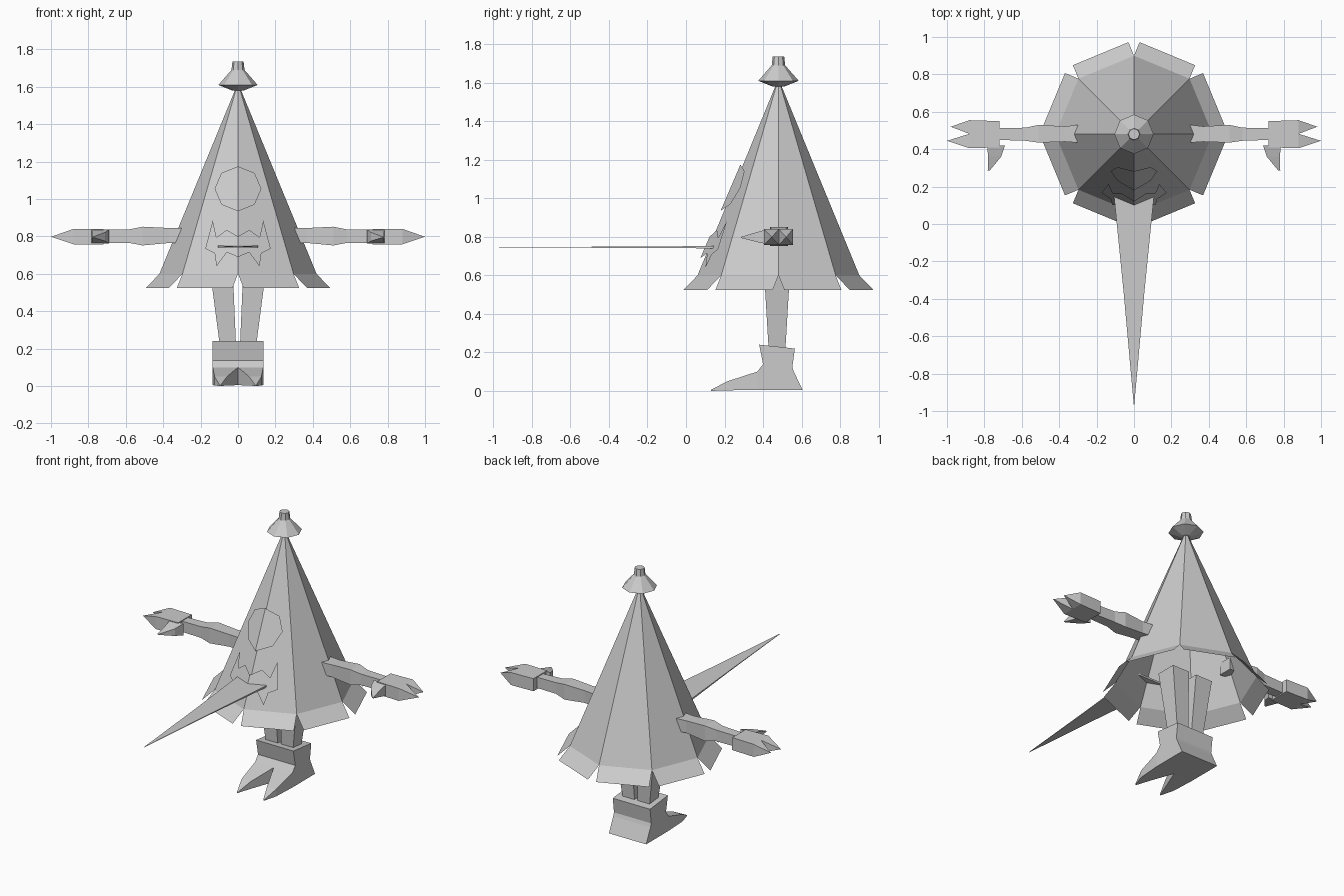
import bpy, bmesh, math

if "Cube" in bpy.data.objects:
    bpy.data.objects.remove(bpy.data.objects["Cube"])

CY = 0.48  # body axis depth
grey = bpy.data.materials.new("light grey")
grey.diffuse_color = (0.6, 0.6, 0.6, 1)
grey.use_nodes = True
grey.node_tree.nodes["Principled BSDF"].inputs["Base Color"].default_value = grey.diffuse_color


def build(name, verts, faces, mirror=False):
    """Mesh object; optionally mirrored across x = 0 with the seam merged."""
    bm = bmesh.new()
    for s in ((1, -1) if mirror else (1,)):
        vs = [bm.verts.new((x * s, y, z)) for x, y, z in verts]
        for f in faces:
            bm.faces.new([vs[i] for i in (f if s == 1 else f[::-1])])
    bmesh.ops.remove_doubles(bm, verts=bm.verts, dist=0.0005)
    bmesh.ops.recalc_face_normals(bm, faces=bm.faces)
    me = bpy.data.meshes.new(name)
    bm.to_mesh(me)
    bm.free()
    me.materials.append(grey)
    ob = bpy.data.objects.new(name, me)
    bpy.context.collection.objects.link(ob)
    return ob


def loft(name, rings, caps=True, mirror=False):
    """Skin a list of equal-length rings."""
    n = len(rings[0])
    verts = [p for r in rings for p in r]
    faces = [(k * n + i, k * n + (i + 1) % n, (k + 1) * n + (i + 1) % n, (k + 1) * n + i)
             for k in range(len(rings) - 1) for i in range(n)]
    if caps:
        faces += [tuple(range(n))[::-1], tuple(range(len(verts) - n, len(verts)))]
    return build(name, verts, faces, mirror)


def octagon(r, z):
    return [(r * math.cos(i * math.pi / 4), CY + r * math.sin(i * math.pi / 4), z) for i in range(8)]


def rect_x(x, y0, y1, z0, z1):
    return [(x, y0, z0), (x, y1, z0), (x, y1, z1), (x, y0, z1)]


def rect_y(y, x0, x1, z0, z1):
    return [(x0, y, z0), (x1, y, z0), (x1, y, z1), (x0, y, z1)]


def rect_z(z, x0, x1, y0, y1, z_back=None):
    zb = z if z_back is None else z_back
    return [(x0, y0, z), (x1, y0, z), (x1, y1, zb), (x0, y1, zb)]


# Open eight-sided body cone
rim = octagon(0.42, 0.60)
loft("body_cone", [rim, octagon(0.015, 1.585)], caps=False)

# Flared hem flaps, one per side, pushed out along the side's direction
verts, faces = [], []
for i in range(8):
    a = (i + 0.5) * math.pi / 4
    p, q = rim[i], rim[(i + 1) % 8]
    off = (0.078 * math.cos(a), 0.078 * math.sin(a), -0.075)
    k = len(verts)
    verts += [p, q] + [tuple(c + o for c, o in zip(v, off)) for v in (q, p)]
    faces.append((k, k + 1, k + 2, k + 3))
build("hem_flaps", verts, faces)

# Knob on the tip
loft("tip_knob", [octagon(r, z) for r, z in
                  ((0.03, 1.58), (0.105, 1.61), (0.035, 1.69), (0.03, 1.735))])


# Face plates that follow the two front sides of the cone
def on_front(x, z):
    return (x, CY - 0.42 * (1.58 - z) / 0.98 + 0.414 * x - 0.024, z)


def face_plate(name, outline):
    build(name, [on_front(x, z) for x, z in outline], [tuple(range(len(outline)))], mirror=True)


face_plate("eye_plate", [(0.125 * math.sin(i * math.pi / 4), 1.055 + 0.12 * math.cos(i * math.pi / 4))
                         for i in range(5)])
face_plate("mouth_plate", [(0, 0.80), (0.06, 0.835), (0.115, 0.795), (0.135, 0.885), (0.175, 0.735),
                           (0.125, 0.71), (0.115, 0.64), (0.06, 0.715), (0, 0.69)])

# Long flat tongue
loft("tongue", [rect_y(0.16, -0.108, 0.108, 0.74, 0.752),
                rect_y(-0.37, -0.055, 0.055, 0.743, 0.749),
                rect_y(-0.97, -0.001, 0.001, 0.744, 0.746)])

# Arms
loft("arms", [rect_x(*r) for r in (
    (0.30, 0.435, 0.53, 0.765, 0.845), (0.37, 0.44, 0.522, 0.765, 0.845),
    (0.51, 0.435, 0.53, 0.752, 0.852), (0.58, 0.445, 0.515, 0.765, 0.838),
    (0.73, 0.45, 0.512, 0.765, 0.835))], mirror=True)

# Hands: palm, two pointed fingers and a thumb
loft("palms", [rect_x(0.72, 0.41, 0.55, 0.758, 0.84),
               rect_x(0.88, 0.405, 0.555, 0.758, 0.84)], mirror=True)
for name, y0, y1, tx, ty in (("front_fingers", 0.405, 0.482, 1.0, 0.445),
                             ("back_fingers", 0.482, 0.555, 0.98, 0.52)):
    build(name, rect_x(0.88, y0, y1, 0.758, 0.84) + [(tx, ty, 0.798)],
          [(0, 1, 4), (1, 2, 4), (2, 3, 4), (3, 0, 4)], mirror=True)
loft("thumbs", [rect_y(0.42, 0.69, 0.785, 0.762, 0.838),
                rect_y(0.36, 0.71, 0.78, 0.775, 0.822),
                rect_y(0.285, 0.772, 0.782, 0.794, 0.799)], mirror=True)

# Legs
loft("legs", [rect_z(0.20, 0.01, 0.095, 0.43, 0.515),
              rect_z(0.62, 0.028, 0.15, 0.405, 0.54)], mirror=True)

# Joined boots: cuff, ankle and foot block
loft("boots", [rect_z(0.005, -0.135, 0.135, 0.37, 0.605),
               rect_z(0.10, -0.135, 0.135, 0.37, 0.56),
               rect_z(0.138, -0.135, 0.135, 0.40, 0.552, 0.122),
               rect_z(0.24, -0.135, 0.135, 0.38, 0.565, 0.22)])

# Pointed toes
loft("boot_toes", [rect_y(0.37, 0.0, 0.135, 0.005, 0.10),
                   rect_y(0.215, 0.06, 0.125, 0.003, 0.05),
                   rect_y(0.13, 0.092, 0.098, 0.0, 0.006)], mirror=True)
